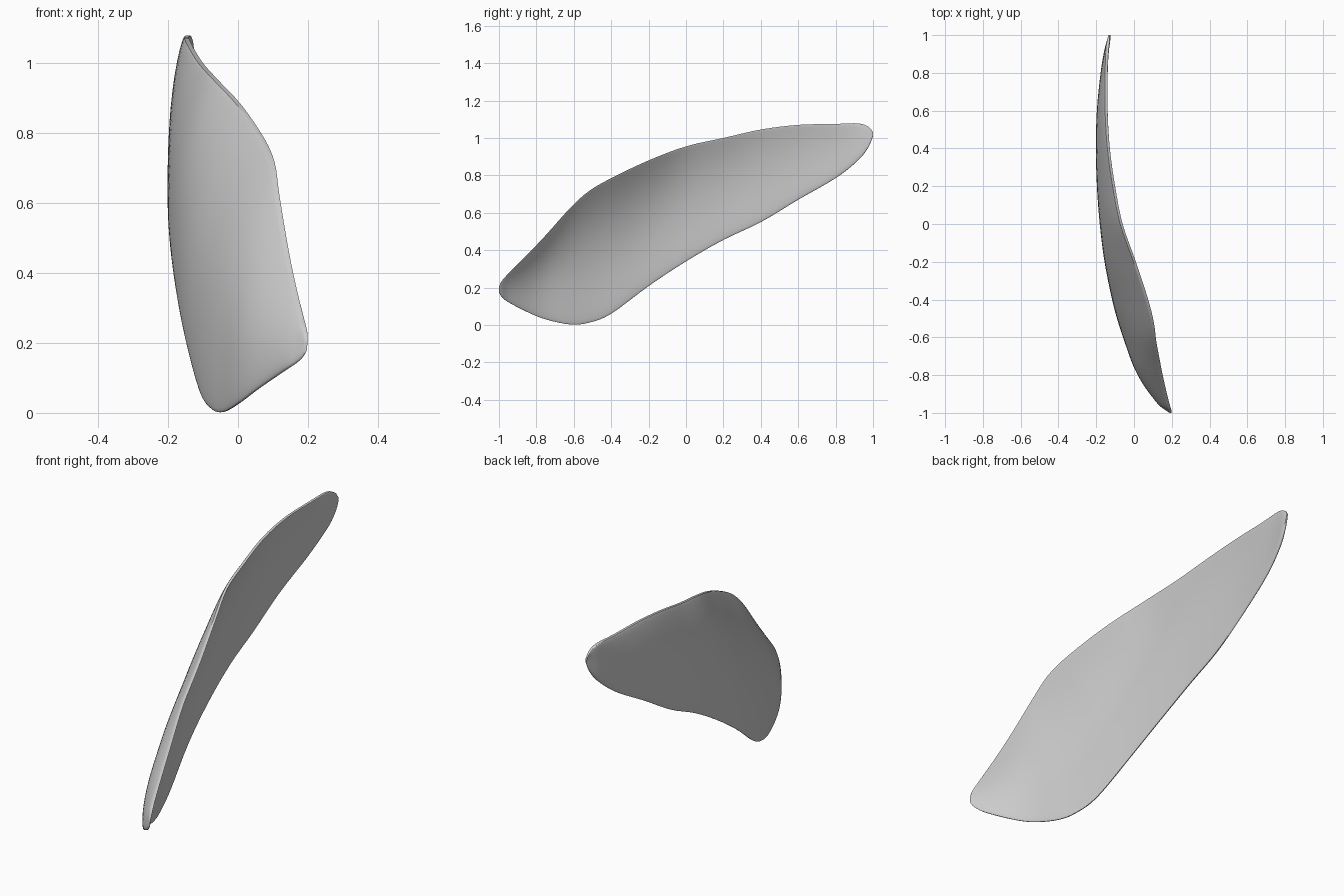
import bpy, bmesh, math

if "Cube" in bpy.data.objects:
    bpy.data.objects.remove(bpy.data.objects["Cube"])

# Stations along the blade: y, lower edge z, upper edge z, lower edge x, upper edge x
STATIONS = [
    (-1.0, .175, .205, .190, .198), (-.985, .150, .235, .167, .197),
    (-.95, .122, .275, .125, .187), (-.85, .070, .375, .050, .163),
    (-.75, .030, .480, -.003, .142), (-.62, .003, .625, -.050, .118),
    (-.52, .012, .715, -.083, .105), (-.40, .060, .785, -.115, .075),
    (-.20, .208, .880, -.155, .010), (0.0, .340, .955, -.180, -.060),
    (.20, .455, 1.00, -.195, -.100), (.40, .550, 1.045, -.200, -.128),
    (.60, .670, 1.07, -.195, -.140), (.80, .785, 1.075, -.175, -.140),
    (.92, .880, 1.078, -.155, -.135), (.975, .950, 1.06, -.140, -.130),
    (1.0, 1.01, 1.03, -.132, -.130)]
STEPS = 4        # rings between stations
ACROSS = 24      # points from lower to upper edge
HALF = 0.011     # half of the sheet thickness


def smooth(u):
    """Catmull-Rom point through the stations."""
    n = len(STATIONS) - 1
    i = min(int(u), n - 1)
    f = u - i
    p = [STATIONS[max(0, min(n, i + k))] for k in (-1, 0, 1, 2)]
    return [0.5 * (2 * b + (c - a) * f + (2 * a - 5 * b + 4 * c - d) * f * f
                   + (3 * b - a - 3 * c + d) * f ** 3) for a, b, c, d in zip(*p)]


def ring(u):
    """Closed cross-section: a thin strip, nearly flat below, that curls at its upper edge."""
    y, zb, zt, xb, xt = smooth(u)
    end = min(u, len(STATIONS) - 1 - u)
    half = HALF * min(1, 0.35 + 0.4 * end)
    lo, hi = xb + half * 0.8, xt - half * 0.6
    curl = min(3.0, 1.8 + 0.3 * u)
    sides = {1: [], -1: []}
    for k in range(ACROSS + 1):
        t = 0.5 - 0.5 * math.cos(math.pi * k / ACROSS)
        rim = 0.2 if t < 0.5 else 0.6      # lower edge is the sharper one
        thick = half * (rim + (1 - rim) * (1 - abs(2 * t - 1) ** 6) ** 0.5)
        x = lo + (hi - lo) * t ** curl
        for s in sides:
            sides[s].append((x + s * thick, y, zb + (zt - zb) * t))
    return sides[1] + sides[-1][::-1]


# Curved blade skinned over the rings
bm = bmesh.new()
count = (len(STATIONS) - 1) * STEPS
rings = [[bm.verts.new(p) for p in ring(i / STEPS)] for i in range(count + 1)]
for a, b in zip(rings, rings[1:]):
    for j in range(len(a)):
        k = (j + 1) % len(a)
        bm.faces.new((a[j], a[k], b[k], b[j]))
bm.faces.new(rings[0])
bm.faces.new(rings[-1])
bmesh.ops.recalc_face_normals(bm, faces=bm.faces)
mesh = bpy.data.meshes.new("curved_blade")
bm.to_mesh(mesh)
bm.free()

blade = bpy.data.objects.new("curved_blade", mesh)
bpy.context.collection.objects.link(blade)
grey = bpy.data.materials.new("light grey")
grey.diffuse_color = (0.6, 0.6, 0.6, 1)
grey.use_nodes = True
grey.node_tree.nodes["Principled BSDF"].inputs["Base Color"].default_value = grey.diffuse_color
mesh.materials.append(grey)

# Smooth faces with a crisp rim
bpy.context.view_layer.objects.active = blade
blade.select_set(True)
bpy.ops.object.shade_smooth_by_angle(angle=math.radians(40))
